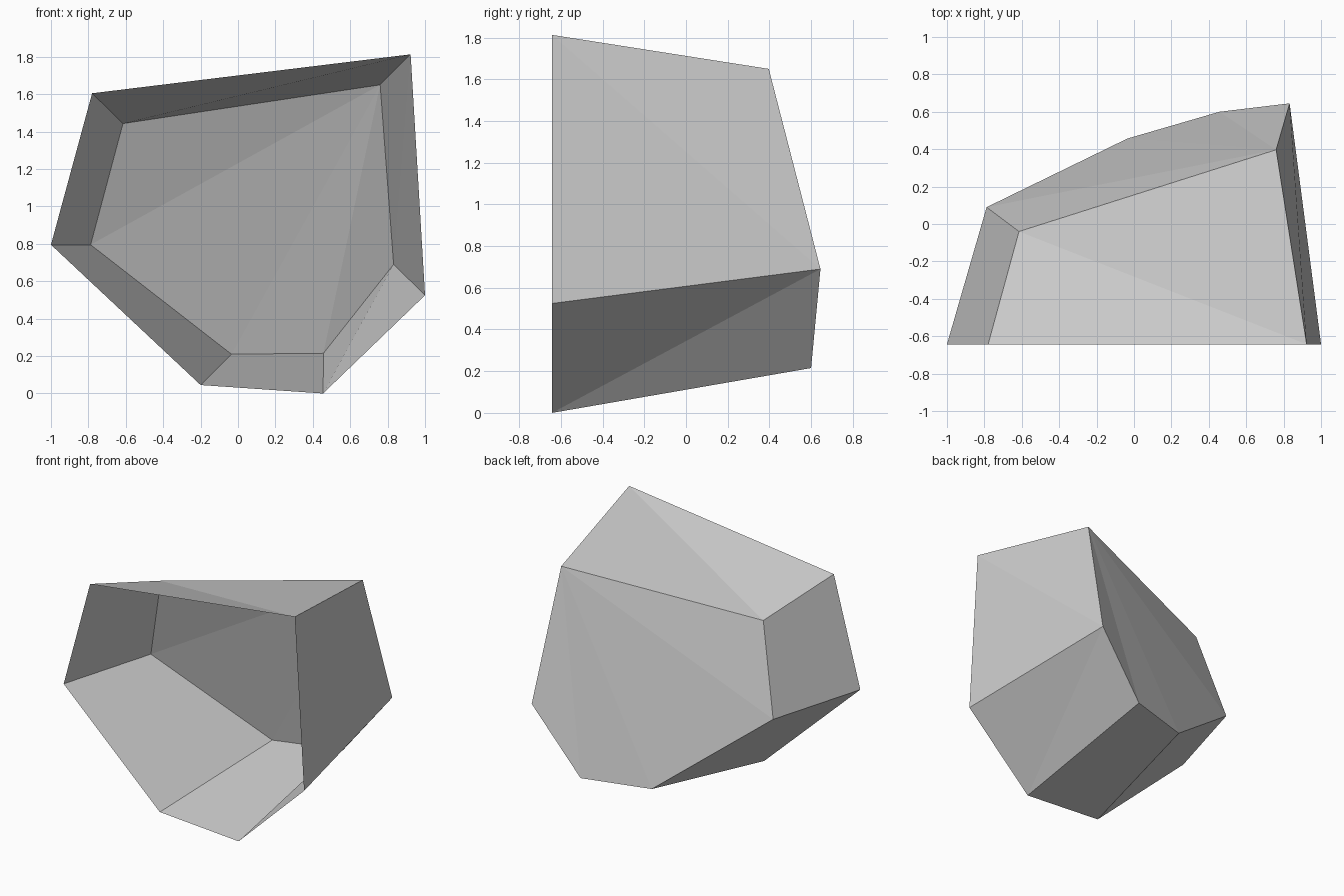
import bpy, bmesh

# Remove the default cube
cube = bpy.data.objects.get("Cube")
if cube:
    bpy.data.objects.remove(cube, do_unlink=True)

# Single grey material
GREY = (0.6, 0.6, 0.6, 1.0)
stone = bpy.data.materials.new("light_grey")
stone.use_nodes = True
stone.diffuse_color = GREY
bsdf = next(n for n in stone.node_tree.nodes if n.type == 'BSDF_PRINCIPLED')
bsdf.inputs["Base Color"].default_value = GREY

# Open flat rim at the front (x, z), left corner first, clockwise
RIM_Y = -0.643
rim = [(-1.0, 0.795), (-0.78, 1.605), (0.923, 1.813),
       (1.0, 0.525), (0.455, 0.0), (-0.2, 0.045)]

# Slanted back facet, corners matching the rim
back = [(-0.788, 0.09, 0.795), (-0.615, -0.04, 1.443), (0.76, 0.397, 1.65),
        (0.832, 0.645, 0.69), (0.457, 0.6, 0.215), (-0.035, 0.457, 0.21)]

bm = bmesh.new()
outer = [bm.verts.new((x, RIM_Y, z)) for x, z in rim]
inner = [bm.verts.new(p) for p in back]
count = len(outer)

# Side facets between rim and back, each split along its crease
for i in range(count):
    j = (i + 1) % count
    if i == 3:      # lower facet creases the other way
        bm.faces.new((outer[i], outer[j], inner[i]))
        bm.faces.new((outer[j], inner[j], inner[i]))
    elif i in (1, 2):
        start, end = (inner[i], outer[j]) if i == 1 else (outer[i], inner[j])
        other = (outer[i], inner[j]) if i == 1 else (outer[j], inner[i])
        for corner in other:
            bm.faces.new((start, corner, end))
    else:
        bm.faces.new((outer[i], outer[j], inner[j], inner[i]))

# Back facet as a fan from its highest corner
peak = 2
for k in range(1, count - 1):
    bm.faces.new((inner[peak], inner[(peak + k) % count],
                  inner[(peak + k + 1) % count]))

# Consistent outward normals, checked on a back facet
bmesh.ops.recalc_face_normals(bm, faces=bm.faces)
bm.faces.ensure_lookup_table()
bm.normal_update()
if bm.faces[-1].normal.y < 0:
    bmesh.ops.reverse_faces(bm, faces=bm.faces)

mesh = bpy.data.meshes.new("faceted_shell")
bm.to_mesh(mesh)
bm.free()
mesh.materials.append(stone)
shell = bpy.data.objects.new("faceted_shell", mesh)
bpy.context.collection.objects.link(shell)
